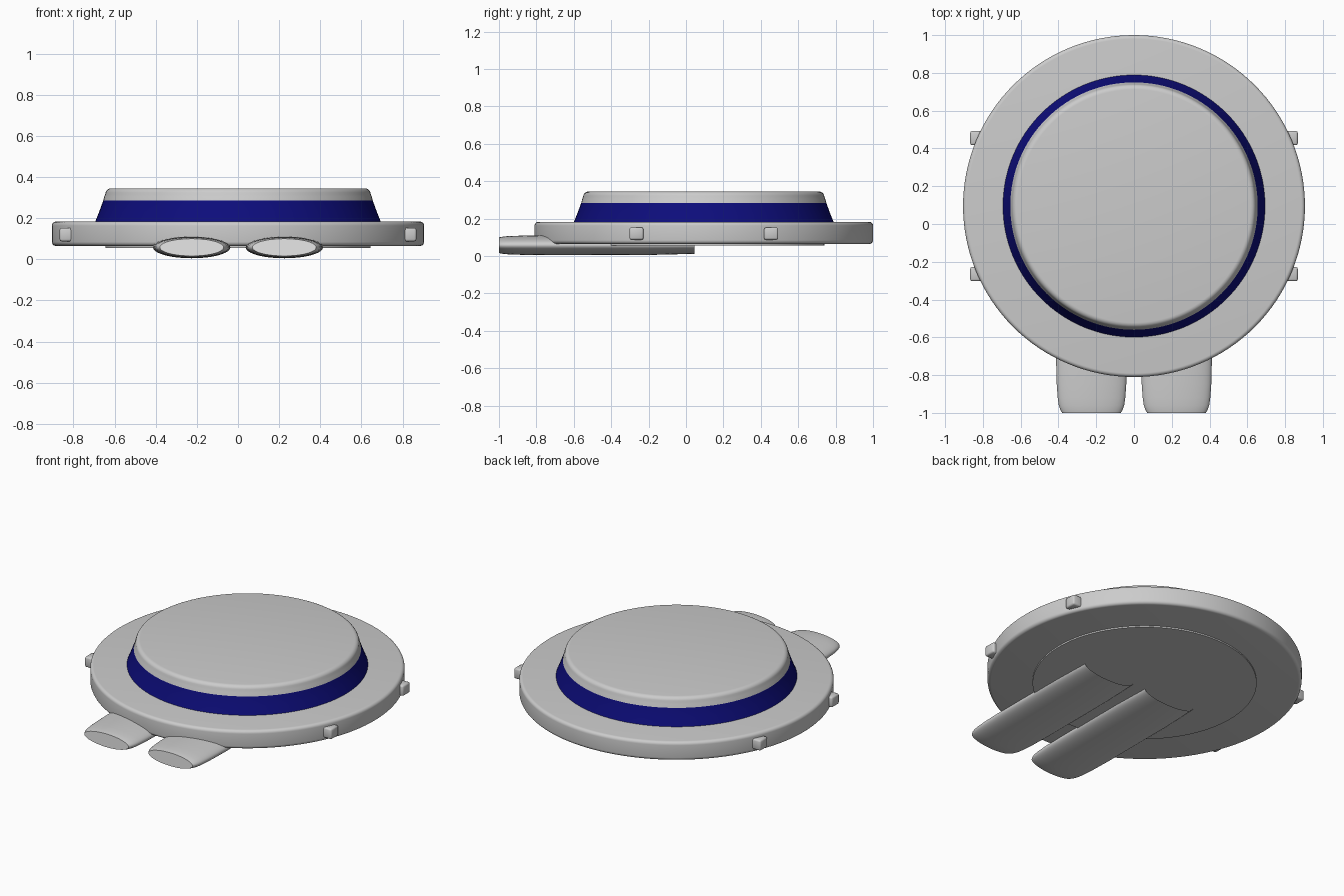
import bpy
import bmesh
from math import cos, sin, pi, radians

if "Cube" in bpy.data.objects:
    bpy.data.objects.remove(bpy.data.objects["Cube"], do_unlink=True)


def material(name, color):
    mat = bpy.data.materials.new(name)
    mat.use_nodes = True
    mat.diffuse_color = (*color, 1)
    mat.node_tree.nodes["Principled BSDF"].inputs["Base Color"].default_value = (*color, 1)
    return mat


GREY = material("light grey", (0.6, 0.6, 0.6))
NAVY = material("navy blue", (0.004, 0.004, 0.2))
WHITE = material("white", (1.0, 1.0, 1.0))
CENTRE_Y = 0.095


def finish(name, bm, mats, angle=30):
    bmesh.ops.recalc_face_normals(bm, faces=bm.faces)
    mesh = bpy.data.meshes.new(name)
    bm.to_mesh(mesh)
    bm.free()
    obj = bpy.data.objects.new(name, mesh)
    bpy.context.collection.objects.link(obj)
    for mat in mats:
        mesh.materials.append(mat)
    bpy.ops.object.select_all(action="DESELECT")
    obj.select_set(True)
    bpy.context.view_layer.objects.active = obj
    bpy.ops.object.shade_smooth_by_angle(angle=radians(angle))
    return obj


def loft(rings, cap_first=True, cap_last=True):
    """Skin a list of closed point rings."""
    bm = bmesh.new()
    loops = [[bm.verts.new(p) for p in ring] for ring in rings]
    n = len(loops[0])
    for a, b in zip(loops, loops[1:]):
        for i in range(n):
            j = (i + 1) % n
            bm.faces.new((a[i], a[j], b[j], b[i]))
    if cap_first:
        bm.faces.new(loops[0])
    if cap_last:
        bm.faces.new(loops[-1])
    return bm


def disc(profile, n=128):
    """Turn a radius and height profile about the saucer axis."""
    return loft([[(r * cos(2 * pi * i / n), CENTRE_Y + r * sin(2 * pi * i / n), z)
                  for i in range(n)] for r, z in profile])


def fillet(r, z, size, top, steps=5):
    """Rounded outer corner points, from bottom to top."""
    pts = []
    for k in range(steps + 1):
        a = pi / 2 * k / steps
        if top:
            pts.append((r - size + size * cos(a), z - size + size * sin(a)))
        else:
            pts.append((r - size + size * sin(a), z + size - size * cos(a)))
    return pts


# Wide rim disc with rounded edges
finish("rim_disc", disc(fillet(0.905, 0.065, 0.02, False) + fillet(0.905, 0.183, 0.02, True)), [GREY])

# Thin plate underneath
finish("belly_plate", disc([(0.645, 0.056), (0.645, 0.07)]), [GREY])

# Raised deck: sloping navy band below, grey rounded top
bm = disc([(0.695, 0.18), (0.675, 0.23), (0.655, 0.285), (0.65, 0.305)]
          + fillet(0.645, 0.345, 0.028, True))
for f in bm.faces:
    if 0.18 < f.calc_center_median().z < 0.285:
        f.material_index = 1
finish("raised_deck", bm, [GREY, NAVY])

# Flattened engine tubes: pale front face, open rear end
STATIONS = [(-1.0, 0.155, 0.042), (-0.985, 0.164, 0.045), (-0.96, 0.173, 0.048),
            (-0.92, 0.179, 0.05), (-0.85, 0.184, 0.052), (-0.7, 0.188, 0.053),
            (-0.2, 0.188, 0.052), (0.045, 0.18, 0.046)]
for side, sx in (("left", 1), ("right", -1)):
    n = 48
    bm = loft([[(sx * 0.225 + w * cos(2 * pi * i / n), y, 0.058 + h * sin(2 * pi * i / n))
                for i in range(n)] for y, w, h in STATIONS], cap_last=False)
    for f in bm.faces:
        if f.calc_center_median().y < -0.999:
            f.material_index = 1
    finish(side + "_engine_tube", bm, [GREY, WHITE])

# Small bevelled lugs on the rim
for side, sx in (("left", 1), ("right", -1)):
    for place, dy in (("front", -0.36), ("rear", 0.36)):
        bm = bmesh.new()
        bmesh.ops.create_cube(bm, size=1)
        bmesh.ops.scale(bm, vec=(0.08, 0.075, 0.066), verts=bm.verts)
        bmesh.ops.bevel(bm, geom=bm.edges[:], offset=0.01, segments=2,
                        profile=0.5, affect="EDGES")
        bmesh.ops.translate(bm, vec=(sx * 0.827, CENTRE_Y + dy, 0.12), verts=bm.verts)
        finish(f"{side}_{place}_lug", bm, [GREY], 50)
